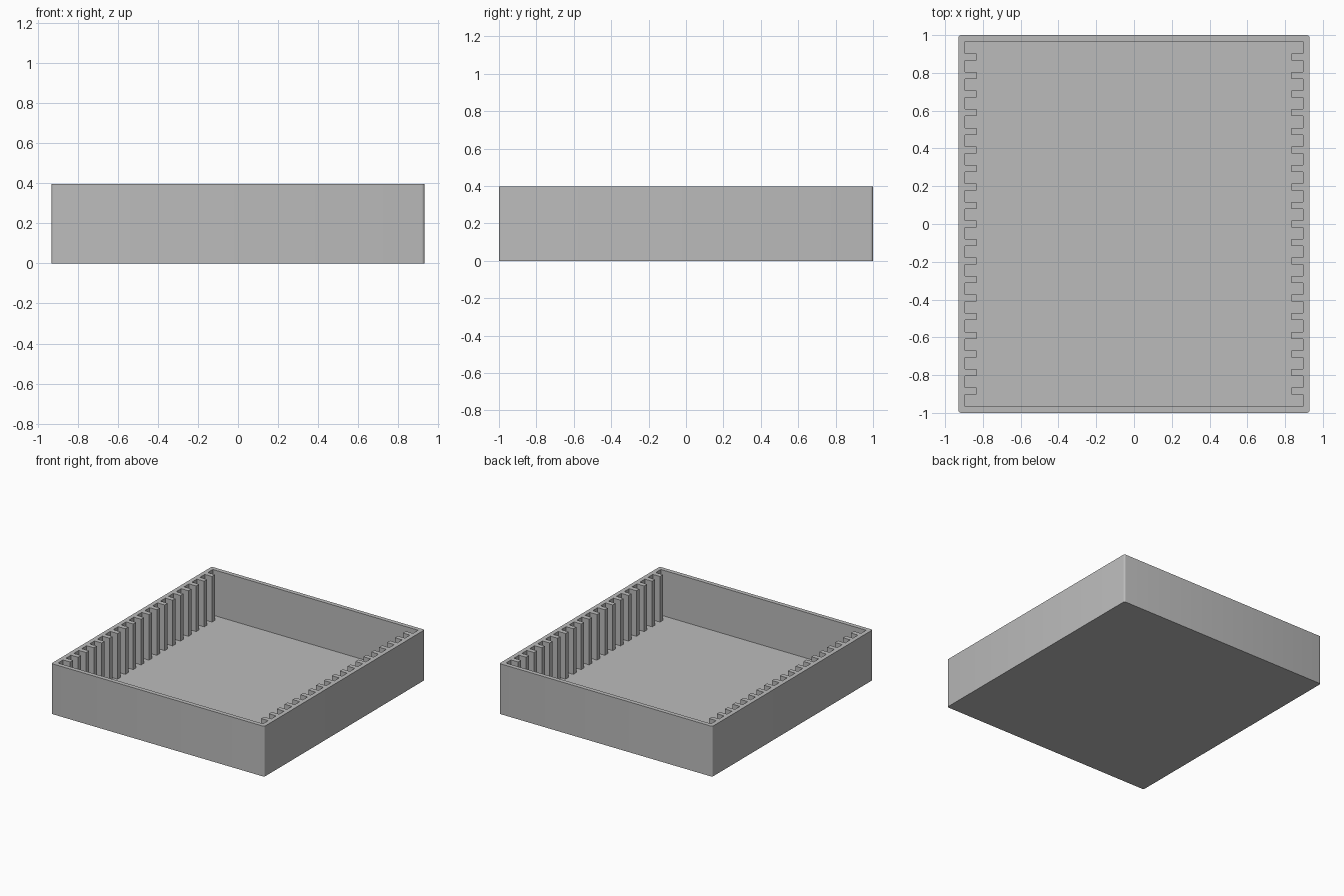
import bpy
import bmesh
from mathutils import Vector

HALF_X, HALF_Y, HEIGHT = 0.93, 1.0, 0.397
WALL, FLOOR, CORNER = 0.034, 0.037, 0.014
RIB_COUNT, RIB_PITCH = 19, 0.0982
RIB_WIDTH, RIB_DEPTH = 0.037, 0.063

if "Cube" in bpy.data.objects:
    bpy.data.objects.remove(bpy.data.objects["Cube"], do_unlink=True)

grey = bpy.data.materials.new("plain grey")
grey.use_nodes = True
grey.diffuse_color = (0.5, 0.5, 0.5, 1)
grey.node_tree.nodes["Principled BSDF"].inputs["Base Color"].default_value = (0.5, 0.5, 0.5, 1)


def prism(name, outline, bottom, top, corner=0):
    """Extrude a flat outline upwards, optionally rounding its upright edges."""
    bm = bmesh.new()
    base = bm.faces.new([bm.verts.new((x, y, bottom)) for x, y in outline])
    grown = bmesh.ops.extrude_face_region(bm, geom=[base], use_keep_orig=True)
    tops = [v for v in grown["geom"] if isinstance(v, bmesh.types.BMVert)]
    bmesh.ops.translate(bm, verts=tops, vec=Vector((0, 0, top - bottom)))
    if corner:
        uprights = [e for e in bm.edges
                    if abs(e.verts[0].co.z - e.verts[1].co.z) > 0.01]
        bmesh.ops.bevel(bm, geom=uprights, offset=corner, segments=4,
                        profile=0.5, affect='EDGES')
    bmesh.ops.recalc_face_normals(bm, faces=bm.faces)
    mesh = bpy.data.meshes.new(name)
    bm.to_mesh(mesh)
    bm.free()
    mesh.materials.append(grey)
    obj = bpy.data.objects.new(name, mesh)
    bpy.context.collection.objects.link(obj)
    return obj


# Solid block with softly rounded upright corners
outer = [(-HALF_X, -HALF_Y), (HALF_X, -HALF_Y), (HALF_X, HALF_Y), (-HALF_X, HALF_Y)]
tray = prism("slotted_tray", outer, 0, HEIGHT, CORNER)

# Comb-shaped cavity that leaves the ribs standing on both side walls
in_x, in_y = HALF_X - WALL, HALF_Y - WALL
side = [(in_x, -in_y)]
for i in range(RIB_COUNT):
    y = (i - (RIB_COUNT - 1) / 2) * RIB_PITCH
    lo, hi = y - RIB_WIDTH / 2, y + RIB_WIDTH / 2
    side += [(in_x, lo), (in_x - RIB_DEPTH, lo), (in_x - RIB_DEPTH, hi), (in_x, hi)]
side.append((in_x, in_y))
cavity = prism("cavity_cutter", side + [(-x, y) for x, y in reversed(side)],
               FLOOR, HEIGHT + 0.2)

# Hollow out the tray
cut = tray.modifiers.new("hollow", 'BOOLEAN')
cut.operation = 'DIFFERENCE'
cut.solver = 'EXACT'
cut.object = cavity
bpy.context.view_layer.objects.active = tray
tray.select_set(True)
bpy.ops.object.modifier_apply(modifier=cut.name)
bpy.data.objects.remove(cavity, do_unlink=True)

# Smooth only the rounded corners
bpy.ops.object.shade_smooth_by_angle(angle=0.6)
